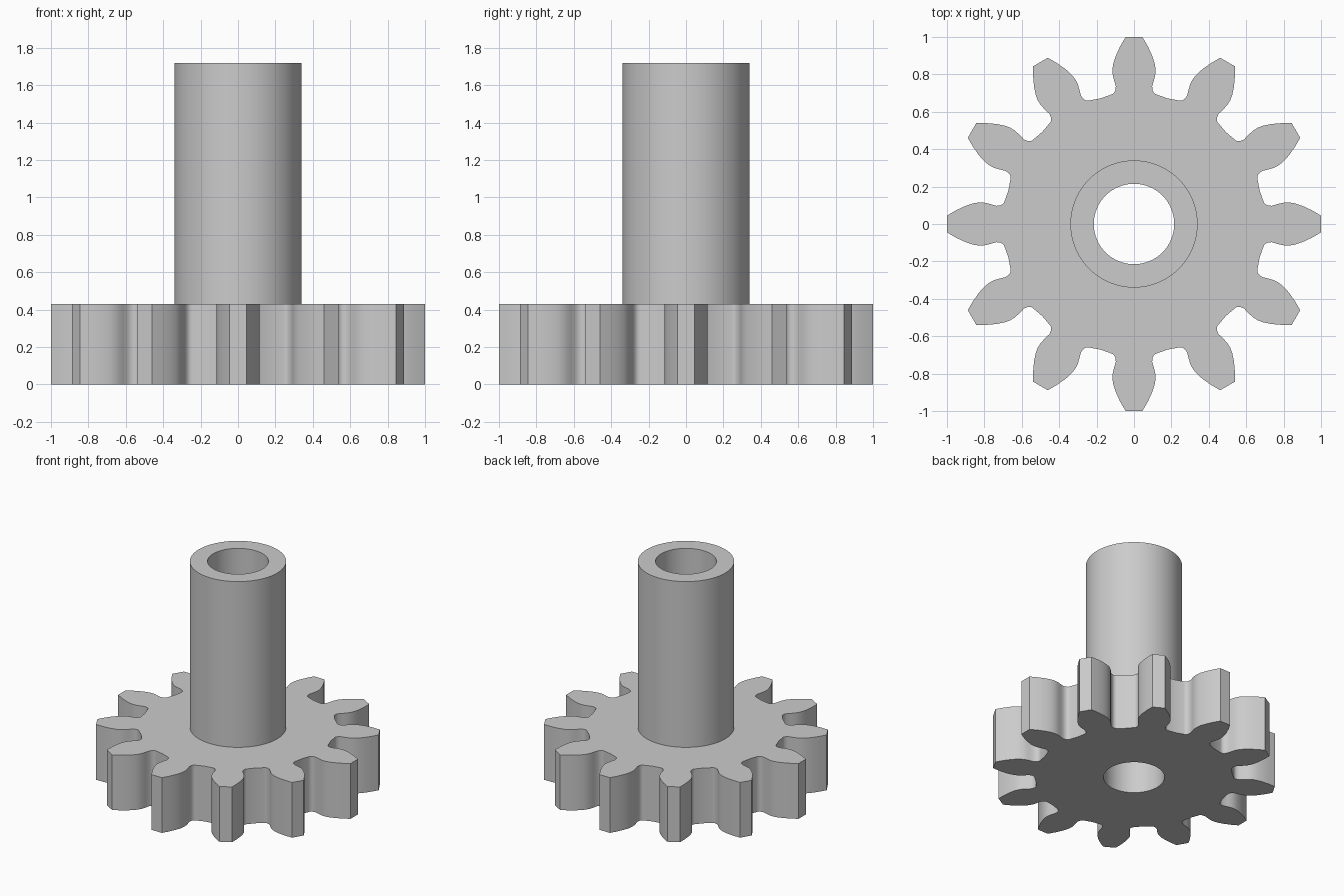
import bpy, bmesh, math
from mathutils import Vector, Matrix

cube = bpy.data.objects.get("Cube")
if cube:
    bpy.data.objects.remove(cube, do_unlink=True)

TEETH = 12
GEAR_H, TOP = 0.43, 1.72
SHAFT_R, BORE_R = 0.34, 0.215
ROOT_R = 0.695
SEGMENTS = 64

# One colour for the whole model
steel = bpy.data.materials.new("plain grey")
steel.use_nodes = True
GREY = (0.6, 0.6, 0.6, 1)
steel.diffuse_color = GREY
steel.node_tree.nodes["Principled BSDF"].inputs["Base Color"].default_value = GREY


def circle(radius):
    step = math.tau / SEGMENTS
    return [(radius * math.cos(i * step), radius * math.sin(i * step)) for i in range(SEGMENTS)]


def gear_outline():
    # Half tooth flank as (distance from axis, half width), root to tip
    flank = [(0.692, 0.122), (0.697, 0.111), (0.71, 0.101), (0.735, 0.097),
             (0.77, 0.107), (0.80, 0.114), (0.83, 0.115), (0.86, 0.11),
             (0.90, 0.097), (0.95, 0.074), (1.0, 0.045)]
    tooth = [(r, -w) for r, w in flank] + [(r, w) for r, w in reversed(flank)]
    mid = math.pi / TEETH
    tooth.append((ROOT_R * math.cos(mid), ROOT_R * math.sin(mid)))
    points = []
    for i in range(TEETH):
        turn = Matrix.Rotation(i * math.tau / TEETH, 2)
        points += [tuple(turn @ Vector(p)) for p in tooth]
    return points


def add_loop(bm, points, z):
    verts = [bm.verts.new((x, y, z)) for x, y in points]
    edges = [bm.edges.new((v, verts[(i + 1) % len(verts)])) for i, v in enumerate(verts)]
    return verts, edges


def bridge(bm, a, b):
    for i in range(len(a)):
        j = (i + 1) % len(a)
        bm.faces.new((a[i], a[j], b[j], b[i]))


def cap(bm, edges, up):
    made = bmesh.ops.triangle_fill(bm, edges=edges, use_beauty=True, normal=(0, 0, up))
    for face in [f for f in made["geom"] if isinstance(f, bmesh.types.BMFace)]:
        face.normal_update()
        if face.normal.z * up < 0:
            face.normal_flip()


def finish(bm, name):
    mesh = bpy.data.meshes.new(name)
    bm.to_mesh(mesh)
    bm.free()
    mesh.materials.append(steel)
    obj = bpy.data.objects.new(name, mesh)
    bpy.context.collection.objects.link(obj)
    bpy.ops.object.select_all(action="DESELECT")
    obj.select_set(True)
    bpy.context.view_layer.objects.active = obj
    bpy.ops.object.shade_smooth_by_angle(angle=math.radians(32))


# Toothed wheel, open where the shaft and its bore pass through
bm = bmesh.new()
low, low_edges = add_loop(bm, gear_outline(), 0)
high, high_edges = add_loop(bm, gear_outline(), GEAR_H)
bridge(bm, low, high)
cap(bm, low_edges + add_loop(bm, circle(BORE_R), 0)[1], -1)
cap(bm, high_edges + add_loop(bm, circle(SHAFT_R), GEAR_H)[1], 1)
finish(bm, "gear_wheel")

# Hollow shaft: outer wall, top rim, then bore down through the wheel
bm = bmesh.new()
profile = [(SHAFT_R, GEAR_H), (SHAFT_R, TOP), (BORE_R, TOP), (BORE_R, 0)]
rings = [add_loop(bm, circle(r), z)[0] for r, z in profile]
for a, b in zip(rings, rings[1:]):
    bridge(bm, a, b)
finish(bm, "hollow_shaft")
